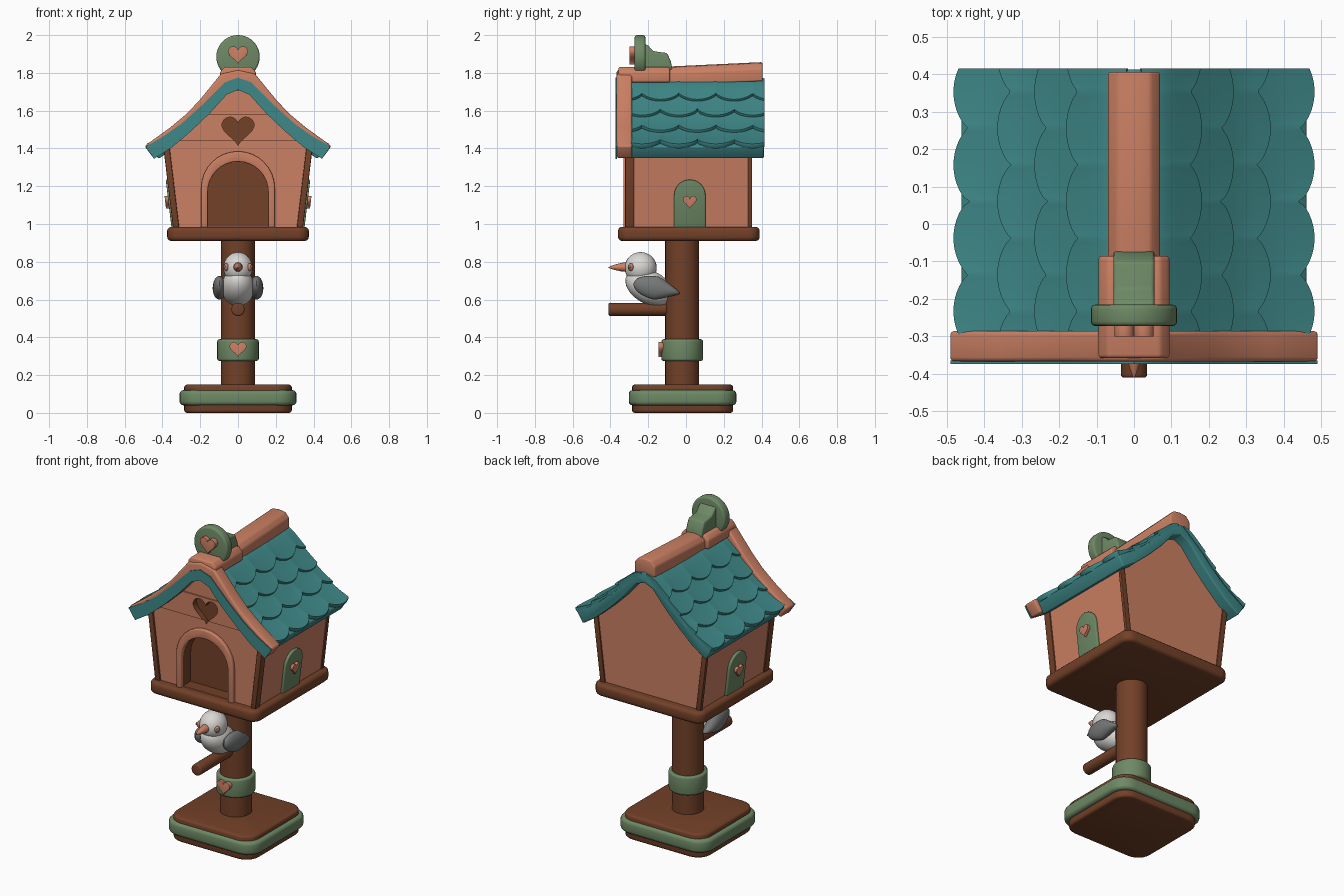
import bpy, bmesh, math
from mathutils import Matrix, Vector

if "Cube" in bpy.data.objects:
    bpy.data.objects.remove(bpy.data.objects["Cube"])


def material(name, r, g, b):
    m = bpy.data.materials.new(name)
    m.use_nodes = True
    m.diffuse_color = (r, g, b, 1)
    node = next(n for n in m.node_tree.nodes if n.type == 'BSDF_PRINCIPLED')
    node.inputs["Base Color"].default_value = (r, g, b, 1)
    return m


SALMON = material("salmon wood", .60, .215, .125)
BROWN = material("dark brown wood", .17, .052, .021)
TEAL = material("teal roof", .05, .25, .25)
GREEN = material("sage green", .155, .25, .13)
WHITE = material("white feathers", .70, .68, .65)
GREY = material("grey feathers", .18, .185, .185)


def apply(ob, mod):
    bpy.context.view_layer.objects.active = ob
    bpy.ops.object.modifier_apply(modifier=mod.name)


def smooth(ob):
    bpy.ops.object.select_all(action='DESELECT')
    ob.select_set(True)
    bpy.context.view_layer.objects.active = ob
    bpy.ops.object.shade_smooth_by_angle(angle=math.radians(35))


def finish(name, bm, mat, bevel=0):
    bmesh.ops.recalc_face_normals(bm, faces=bm.faces)
    me = bpy.data.meshes.new(name)
    bm.to_mesh(me)
    bm.free()
    me.materials.append(mat)
    ob = bpy.data.objects.new(name, me)
    bpy.context.collection.objects.link(ob)
    if bevel:
        mod = ob.modifiers.new("soft edges", 'BEVEL')
        mod.width, mod.segments = bevel, 3
        mod.limit_method, mod.angle_limit = 'ANGLE', math.radians(40)
        apply(ob, mod)
    smooth(ob)
    return ob


def loft(name, rings, mat, bevel=0):
    """Join closed rings of points and cap both ends."""
    bm = bmesh.new()
    loops = [[bm.verts.new(p) for p in ring] for ring in rings]
    n = len(loops[0])
    for a, b in zip(loops, loops[1:]):
        for i in range(n):
            j = (i + 1) % n
            bm.faces.new((a[i], a[j], b[j], b[i]))
    bm.faces.new(loops[0])
    bm.faces.new(loops[-1])
    return finish(name, bm, mat, bevel)


def along_y(name, pts, y0, y1, mat, bevel=0):
    return loft(name, [[(x, y, z) for x, z in pts] for y in (y0, y1)], mat, bevel)


def along_z(name, pts, z0, z1, mat, bevel=0):
    return loft(name, [[(x, y, z) for x, y in pts] for z in (z0, z1)], mat, bevel)


def circle(r, u=0, v=0, n=32):
    return [(u + r * math.cos(math.tau * i / n), v + r * math.sin(math.tau * i / n))
            for i in range(n)]


def rounded_rect(hx, hy, r, cy=0):
    pts = []
    for q, (sx, sy) in enumerate(((1, 1), (-1, 1), (-1, -1), (1, -1))):
        for i in range(7):
            a = (q + i / 6) * math.pi / 2
            pts.append((sx * (hx - r) + r * math.cos(a), cy + sy * (hy - r) + r * math.sin(a)))
    return pts


def arch(w, z0, top, u=0):
    curve = [(u + w * math.cos(math.pi * i / 16), top - w + w * math.sin(math.pi * i / 16))
             for i in range(17)]
    return [(u + w, z0)] + curve + [(u - w, z0)]


def heart(w, u, v):
    pts = []
    for i in range(32):
        t = math.tau * (i + .5) / 32
        z = 13 * math.cos(t) - 5 * math.cos(2 * t) - 2 * math.cos(3 * t) - math.cos(4 * t)
        pts.append((u + w * math.sin(t) ** 3, v + w * (z + 2.5) / 16))
    return pts


def mirrored(half):
    return half + [(-x, z) for x, z in reversed(half) if x > 0]


def blob(name, centre, radii, mat, tilt=0, taper=0):
    bm = bmesh.new()
    bmesh.ops.create_uvsphere(bm, u_segments=24, v_segments=16, radius=1)
    for v in bm.verts:
        if v.co.y > 0:
            v.co.z *= 1 - taper * v.co.y
    m = Matrix.Translation(centre) @ Matrix.Rotation(math.radians(tilt), 4, 'X')
    bm.transform(m @ Matrix.Diagonal((*radii, 1)))
    return finish(name, bm, mat)


# Base, post and its band
along_z("base_block", rounded_rect(.285, .268, .09, -.018), 0, .15, BROWN, .015)
along_z("base_band", rounded_rect(.31, .285, .1, -.018), .04, .12, GREEN, .02)
along_z("post", circle(.09, 0, -.02), .13, .95, BROWN)
along_z("post_band", circle(.11, 0, -.02), .275, .39, GREEN, .012)
along_y("band_heart", heart(.045, 0, .335), -.145, -.1, SALMON, .012)
along_y("perch", circle(.035, 0, .548, 20), -.41, -.05, BROWN, .008)
along_z("platform", rounded_rect(.375, .375, .06, .015), .91, .985, BROWN, .022)

# House body with a recessed doorway and heart opening
FRONT, BACK = -.31, .342


def wall(z):
    return .335 + (z - .98) * .12


body_half = [(.335, .97), (.387, 1.41), (.2, 1.58), (0, 1.74)]
house = along_y("house_body", mirrored(body_half[:-1])[:3] + [(0, 1.74)] +
                mirrored(body_half[:-1])[3:], FRONT, BACK, SALMON)
plank = along_y("gable_plank", mirrored([(.32, 1.44), (.32, 1.48), (.19, 1.58)]),
                FRONT - .009, FRONT + .01, SALMON)
door_cut = along_y("doorway_cutter", arch(.16, .99, 1.33), -.5, -.235, BROWN)
heart_cut = along_y("heart_cutter", heart(.085, 0, 1.49), -.5, -.285, BROWN)
for target, cutter in ((house, door_cut), (house, heart_cut), (plank, heart_cut)):
    mod = target.modifiers.new("opening", 'BOOLEAN')
    mod.operation, mod.solver, mod.object = 'DIFFERENCE', 'EXACT', cutter
    mod.material_mode = 'TRANSFER'
    apply(target, mod)
    smooth(target)
for cutter in (door_cut, heart_cut):
    bpy.data.objects.remove(cutter)
along_y("door_frame", arch(.195, .98, 1.385) + arch(.16, .98, 1.33)[::-1],
        -.331, -.3, SALMON, .007)

# Corner posts and side hatches, both sides
for side, s in (("left", 1), ("right", -1)):
    for end, y0, y1 in (("front", -.322, -.275), ("back", .328, .35)):
        rings = [[(s * (wall(z) + dx), y, z) for dx, y in
                  ((-.024, y0), (.009, y0), (.009, y1), (-.024, y1))] for z in (.98, 1.41)]
        loft(f"{end}_{side}_corner", rings, BROWN, .004)
    for part, pts, d0, d1, mat in (("hatch", arch(.083, .98, 1.235, .02), -.01, .017, GREEN),
                                   ("hatch_heart", heart(.037, .02, 1.115), .01, .034, SALMON)):
        rings = [[(s * (wall(z) + d), y, z) for y, z in pts] for d in (d0, d1)]
        loft(f"{side}_{part}", rings, mat, .006)

# Roof slab and front boards
top = [(0, 1.775), (.07, 1.75), (.13, 1.69), (.2, 1.62), (.3, 1.53), (.4, 1.46), (.49, 1.41)]
under = [(.445, 1.345), (.35, 1.405), (.25, 1.49), (.15, 1.585), (.06, 1.685), (0, 1.71)]
crest = [(0, 1.815), (.09, 1.795), (.2, 1.66), (.27, 1.585), (.36, 1.51), (.495, 1.413)]


def gable(upper):
    half = upper + under
    return half + [(-x, z) for x, z in reversed(half) if x > 0]


along_y("front_board", gable(crest), -.367, -.285, SALMON, .012)
along_y("front_board_face", gable(top), -.373, -.364, TEAL)
along_y("roof_slab", [(x * .945, z) for x, z in gable(top)], -.295, .412, TEAL, .008)


def on_roof(s, lift, sign):
    """Point at distance s down the slope, raised off the surface."""
    pts = [Vector((x * .945, z)) for x, z in top]
    for a, b in zip(pts, pts[1:]):
        d = (b - a).length
        if s <= d or b is pts[-1]:
            t = (b - a) / d
            p = a + t * s + Vector((-t.y, t.x)) * lift
            return sign * p.x, p.y
        s -= d


# Overlapping rows of scalloped shingles
STEPS, PERIOD = 72, .195
for side, sign in (("left", 1), ("right", -1)):
    for row, tip in enumerate((.215, .335, .465, .605)):
        rings = []
        for j in range(STEPS + 1):
            y = -.295 + .71 * j / STEPS
            phase = ((y - .06) / PERIOD + .5 * (row % 2 == 0)) % 1
            edge = tip - .05 * (1 - math.sin(math.pi * phase) ** .6)
            start = max(.02, tip - .2)
            prof = [(start + (edge - start) * i / 5, .002 + .02 * i / 5) for i in range(6)]
            prof += [(edge + .004, .012), (edge, -.006), (start, -.006)]
            ring = []
            for s, lift in prof:
                x, z = on_roof(s, lift, sign)
                ring.append((x, y, z))
            rings.append(ring)
        loft(f"{side}_shingle_row_{row + 1}", rings, TEAL)

# Ridge beam, ridge cap and round crest ornament
rings = []
for y, z in ((-.34, 1.822), (.405, 1.857)):
    rings.append([(.07, y, z - .1), (.07, y, z - .035), (.045, y, z - .006), (0, y, z),
                  (-.045, y, z - .006), (-.07, y, z - .035), (-.07, y, z - .1)])
loft("ridge_beam", rings, SALMON, .008)
along_y("ridge_cap", mirrored([(.095, 1.75), (.095, 1.805), (.07, 1.832)]),
        -.358, -.085, SALMON, .01)
along_y("crest_disc", circle(.115, 0, 1.885, 40), -.272, -.215, GREEN, .012)
along_y("crest_heart", heart(.053, 0, 1.893), -.3, -.26, SALMON, .012)
bracket = [(-.23, 1.8), (-.23, 1.96), (-.2, 1.945), (-.175, 1.915), (-.1, 1.905),
           (-.08, 1.86), (-.068, 1.8)]
loft("crest_bracket", [[(x, y, z) for y, z in bracket] for x in (-.055, .055)], GREEN, .01)

# Bird on the perch
blob("bird_body", (0, -.195, .665), (.088, .135, .088), WHITE, -28)
blob("bird_head", (0, -.24, .768), (.078, .085, .083), WHITE)
blob("bird_tail", (0, -.075, .625), (.04, .075, .02), GREY, -12)
for side, s in (("left", 1), ("right", -1)):
    blob(f"{side}_wing", (s * .098, -.155, .66), (.036, .125, .062), GREY, -12, .65)
    blob(f"{side}_eye", (s * .062, -.292, .772), (.014, .016, .02), SALMON)
    blob(f"{side}_pupil", (s * .071, -.298, .774), (.008, .01, .01), GREY)
rings = []
for y, r in ((-.31, .026), (-.345, .022), (-.385, .012), (-.41, .002)):
    rings.append([(x, y, z) for x, z in circle(r, 0, .772 - .1 * (.026 - r), 12)])
loft("beak", rings, SALMON)
